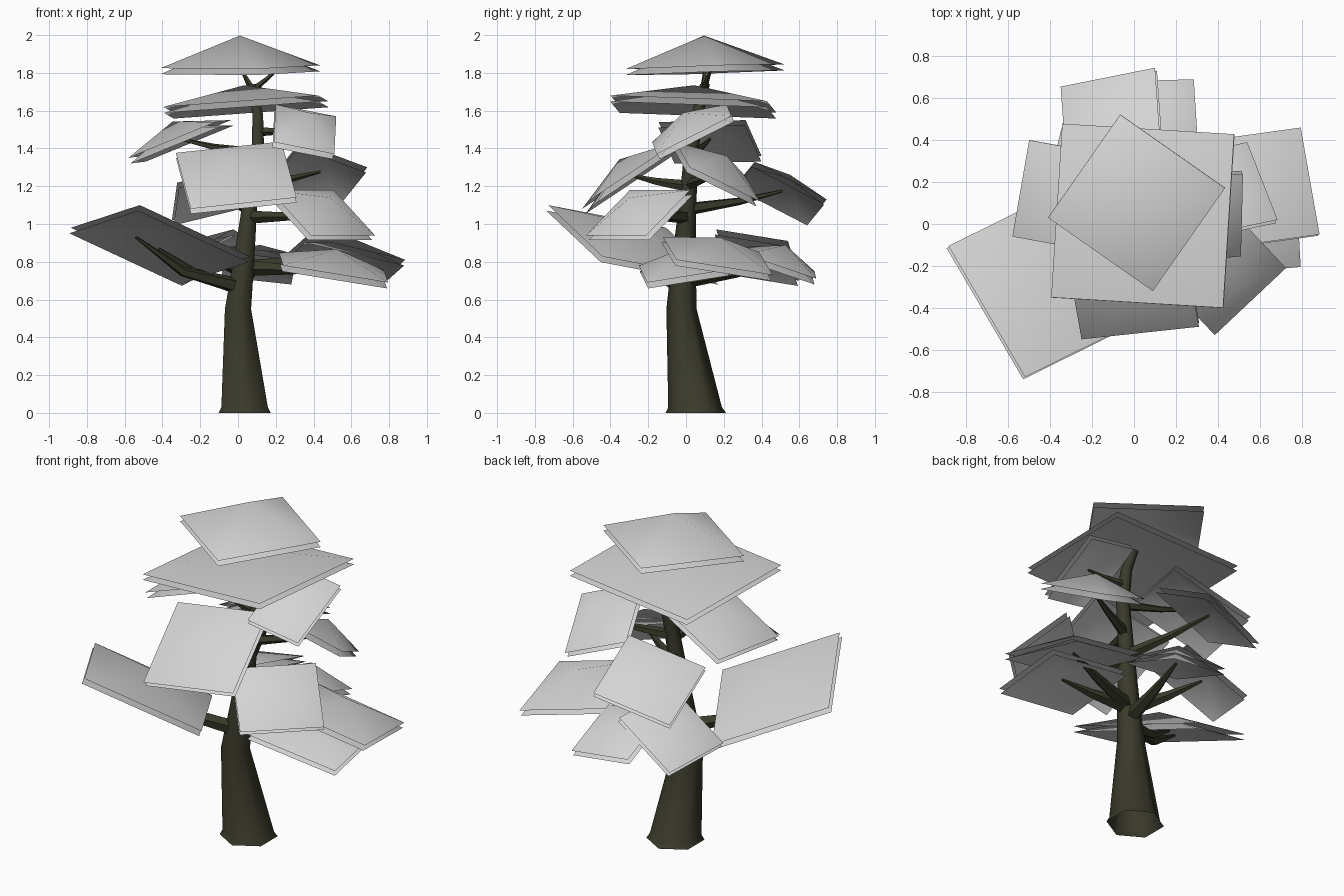
import bpy, bmesh, math
from mathutils import Vector

if "Cube" in bpy.data.objects:
    bpy.data.objects.remove(bpy.data.objects["Cube"])


def material(name, col):
    m = bpy.data.materials.new(name)
    m.diffuse_color = (*col, 1)
    m.use_nodes = True
    m.node_tree.nodes["Principled BSDF"].inputs["Base Color"].default_value = m.diffuse_color
    return m


BARK = material("dark olive bark", (0.042, 0.042, 0.024))
LEAF = material("pale grey foliage", (0.66, 0.66, 0.66))


def finish(name, bm, mat):
    me = bpy.data.meshes.new(name)
    bm.to_mesh(me)
    bm.free()
    me.materials.append(mat)
    ob = bpy.data.objects.new(name, me)
    bpy.context.collection.objects.link(ob)
    bpy.ops.object.select_all(action='DESELECT')
    ob.select_set(True)
    bpy.context.view_layer.objects.active = ob
    bpy.ops.object.shade_smooth_by_angle(angle=math.radians(65))


def limb(name, path, sides, level=False):
    """Tapered tube through (point, radius) pairs; level keeps the rings flat."""
    bm = bmesh.new()
    pts = [p for p, r in path]
    rings = []
    for i, (p, r) in enumerate(path):
        d = (pts[min(i + 1, len(pts) - 1)] - pts[max(i - 1, 0)]).normalized()
        u = d.orthogonal().normalized()
        if level:
            d, u = Vector((0, 0, 1)), Vector((0, 1, 0))
        v = d.cross(u)
        rings.append([bm.verts.new(p + r * (math.cos(a) * u + math.sin(a) * v))
                      for a in (math.tau * k / sides for k in range(sides))])
    for a, b in zip(rings, rings[1:]):
        for k in range(sides):
            n = (k + 1) % sides
            bm.faces.new((a[k], a[n], b[n], b[k]))
    bm.faces.new(rings[-1])
    bmesh.ops.recalc_face_normals(bm, faces=bm.faces)
    finish(name, bm, BARK)


def pad(name, a, b, run, rise, bulge=0.1):
    """Two sheets peaked in the middle: outer edge a-b, reaching inward by run and up by rise."""
    a, b = Vector(a), Vector(b)
    e = b - a
    d = Vector((-e.y, e.x, 0)).normalized() * run + Vector((0, 0, rise))
    d -= e * (d.dot(e) / e.dot(e))          # keep the corners square
    n = e.cross(d).normalized()
    mid = a + (e + d) / 2
    bm = bmesh.new()
    for drop, peak in ((0, bulge), (0.032, bulge - 0.02)):
        vs = [bm.verts.new(p - n * drop) for p in (a, b, b + d, a + d)]
        top = bm.verts.new(mid + n * peak)
        for k in range(4):
            bm.faces.new((vs[k], vs[(k + 1) % 4], top))
    finish("foliage_" + name, bm, LEAF)
    return mid


# Trunk with a small flare at the foot, leaning as it rises
trunk = [(Vector(p), r) for p, r in (
    ((.035, .052, 0), .16), ((.035, .048, .03), .142), ((0, -.024, .55), .08),
    ((.03, -.012, .8), .064), ((.062, .008, 1.1), .046), ((.105, .03, 1.4), .038),
    ((.105, .06, 1.58), .032), ((.07, .1, 1.74), .026))]
limb("trunk", trunk, 6, True)


def on_trunk(z):
    for (p, r), (q, s) in zip(trunk, trunk[1:]):
        if z <= q.z:
            t = (z - p.z) / (q.z - p.z)
            return p.lerp(q, t), r + (s - r) * t
    return trunk[-1]


def branch(name, tip, slope=0.18, sag=0.02):
    """Branch from the trunk axis to a tip, with a slight sag."""
    tip = Vector(tip)
    reach = (tip - on_trunk(tip.z)[0]).length
    start, r = on_trunk(min(tip.z - slope * reach, 1.71))
    r = min(r * 0.75, 0.045)
    knee = start.lerp(tip, 0.55) - Vector((0, 0, sag * reach))
    limb("branch_" + name, [(start, r), (knee, r * 0.6), (tip, 0.008)], 5)


# Top pads
branch("crown", pad("crown", (-.41, .03, 1.825), (.09, -.32, 1.82), .6, .02, .165))
branch("crown_twig", (.21, .13, 1.82))
pad("upper", (-.395, -.35, 1.62), (.425, -.4, 1.68), .83, -.03, .1)

# Left pad lies over a long forked branch
pad("left", (-.885, -.105, .98), (-.52, -.73, 1.1), .65, -.28)
branch("left", (-.54, -.3, .93), 0.4, 0.1)
branch("left_fork", (-.42, -.2, .87), 0.42, 0.08)

# Side pads, each on its own branch
sides = {
    "front": ((-.25, -.55, 1.08), (.31, -.49, 1.14), .45, .3),
    "front_right": ((.385, -.53, .94), (.725, -.21, .94), .32, .24),
    "right_low": ((.885, -.05, .81), (.795, .46, .73), .53, .125),
    "right_lowest": ((.24, -.25, .78), (.795, -.205, .69), .43, .07),
    "right_mid": ((.685, .02, 1.3), (.54, .39, 1.12), .36, .16),
    "right_high": ((.51, -.155, 1.37), (.52, .24, 1.57), .32, .08),
    "left_high": ((-.5, .4, 1.36), (-.58, -.06, 1.35), .47, .19),
    "back": ((.1, .745, 1.13), (-.35, .655, 1.02), .38, .21),
    "back_low": ((.285, .69, .71), (-.085, .68, .75), .38, .13),
    "back_left_low": ((.07, .54, .91), (-.31, .6, .7), .39, .08),
}
slopes = {"right_low": 0.1, "right_lowest": 0, "front_right": 0.05, "right_high": 0.05}
for name, spec in sides.items():
    branch(name, pad(name, *spec), slopes.get(name, 0.18))
